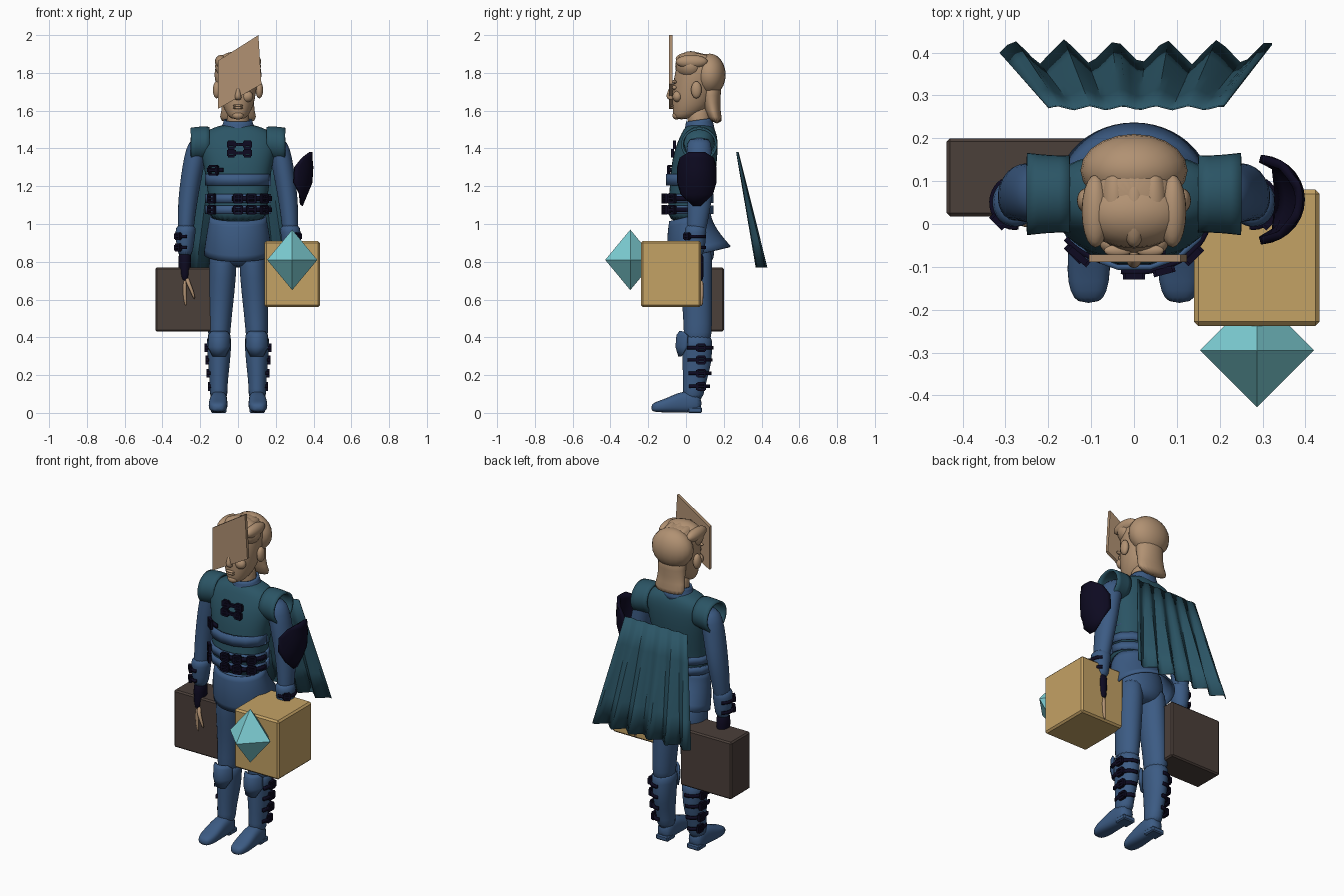
import bpy, bmesh, math
from mathutils import Matrix, Vector

if "Cube" in bpy.data.objects:
    bpy.data.objects.remove(bpy.data.objects["Cube"])


def material(name, r, g, b):
    m = bpy.data.materials.new(name)
    m.use_nodes = True
    m.diffuse_color = (r, g, b, 1)
    m.node_tree.nodes["Principled BSDF"].inputs["Base Color"].default_value = (r, g, b, 1)
    return m


BLUE = material("blue cloth", .045, .105, .23)
TEAL = material("teal cloth", .024, .09, .13)
BLACK = material("black leather", .004, .003, .015)
SKIN = material("skin", .44, .285, .17)
GOLD = material("gold", .55, .36, .13)
BROWN = material("dark brown", .07, .05, .042)
CYAN = material("cyan crystal", .21, .63, .67)
SIDES = (("left", 1), ("right", -1))


def finish(name, bm, mat, smooth=True, sub=0, thick=0, bevel=0):
    bmesh.ops.recalc_face_normals(bm, faces=bm.faces)
    me = bpy.data.meshes.new(name)
    bm.to_mesh(me)
    bm.free()
    me.materials.append(mat)
    ob = bpy.data.objects.new(name, me)
    bpy.context.collection.objects.link(ob)
    if sub:
        ob.modifiers.new("round", "SUBSURF").levels = sub
        ob.modifiers["round"].render_levels = sub
    if thick:
        mod = ob.modifiers.new("thickness", "SOLIDIFY")
        mod.thickness, mod.offset = thick, 0
    if bevel:
        ob.modifiers.new("edges", "BEVEL").width = bevel
    if smooth:
        for f in me.polygons:
            f.use_smooth = True
        if not sub:
            bpy.ops.object.select_all(action="DESELECT")
            ob.select_set(True)
            bpy.context.view_layer.objects.active = ob
            bpy.ops.object.shade_smooth_by_angle(angle=math.radians(40))
    return ob


def skin_rows(bm, rows, closed):
    n = len(rows[0])
    for a, b in zip(rows, rows[1:]):
        for i in range(n if closed else n - 1):
            j = (i + 1) % n
            bm.faces.new((a[i], a[j], b[j], b[i]))


def loft(name, rings, mat, axis="z", n=18, p=1, tilt=0, caps=True, s=1, thick=0):
    """Rings are (x, y, z, radius, radius) across the given axis."""
    bm, rows = bmesh.new(), []
    for x, y, z, ru, rv in rings:
        row = []
        for i in range(n):
            a = math.tau * i / n
            c, d = (math.copysign(abs(t) ** p, t) for t in (math.cos(a), math.sin(a)))
            off = {"z": (ru * c, rv * d, tilt * rv * d), "y": (ru * c, 0, rv * d),
                   "x": (0, ru * c, rv * d)}[axis]
            row.append(bm.verts.new((s * (x + off[0]), y + off[1], z + off[2])))
        rows.append(row)
    skin_rows(bm, rows, True)
    if caps:
        bm.faces.new(rows[0])
        bm.faces.new(rows[-1])
    return finish(name, bm, mat, sub=1, thick=thick)


def strip(name, rows, mat, s=1, thick=.012, n=14):
    """Curved sheet; rows are (x, y, z, rx, ry, start angle, end angle)."""
    bm, grid = bmesh.new(), []
    for x, y, z, rx, ry, a, b in rows:
        angles = [math.radians(a + (b - a) * i / n) for i in range(n + 1)]
        grid.append([bm.verts.new((s * (x + rx * math.cos(t)), y + ry * math.sin(t), z)) for t in angles])
    skin_rows(bm, grid, False)
    return finish(name, bm, mat, thick=thick)


def band(name, x, y, z, rx, ry, h, a, b, mat, s=1):
    return strip(name, [(x, y, z + k * h / 2, rx, ry, a, b) for k in (-1, 1)], mat, s)


def ball(name, loc, size, mat):
    bm = bmesh.new()
    bmesh.ops.create_uvsphere(bm, u_segments=20, v_segments=12, radius=1,
                              matrix=Matrix.Translation(loc) @ Matrix.Diagonal((*size, 1)))
    return finish(name, bm, mat)


def box(name, low, high, mat, bevel=0):
    low, high = Vector(low), Vector(high)
    bm = bmesh.new()
    bmesh.ops.create_cube(bm, size=1, matrix=Matrix.Translation((low + high) / 2)
                          @ Matrix.Diagonal((*(high - low), 1)))
    return finish(name, bm, mat, smooth=False, bevel=bevel)


def buckle(name, loc, w, h, turn=0):
    bm, t = bmesh.new(), .012
    base = Matrix.Translation(loc) @ Matrix.Rotation(math.radians(turn), 4, "Z")
    bars = [(0, k * h / 2, w, t) for k in (-1, 1)] + [(k * w / 2, 0, t, h) for k in (-1, 1)]
    for x, z, sx, sz in bars + [(0, 0, w, t)]:
        bmesh.ops.create_cube(bm, size=1, matrix=base @ Matrix.Translation((x, 0, z))
                              @ Matrix.Diagonal((sx, .016, sz, 1)))
    return finish(name, bm, BLACK, smooth=False)


# Torso, collar, skirt and hips
loft("vest", [(0, .015, 1, .158, .113), (0, .015, 1.1, .152, .112), (0, .03, 1.2, .165, .115),
              (0, .04, 1.3, .18, .122), (0, .055, 1.4, .205, .115), (0, .067, 1.46, .205, .1),
              (0, .07, 1.5, .16, .085), (0, .07, 1.53, .075, .06)], TEAL, n=24, p=.85)
loft("collar", [(0, .07, 1.48, .1, .08), (0, .07, 1.52, .078, .07), (0, .07, 1.55, .07, .065)],
     BLUE, caps=False, tilt=.15, thick=.012)
loft("coat_skirt", [(0, .02, 1.04, .145, .105), (0, .02, .98, .157, .115), (0, .045, .9, .17, .14),
                    (0, .075, .84, .178, .16)], BLUE, n=24, tilt=.25, caps=False, thick=.01)
loft("hips", [(0, .03, 1.02, .14, .1), (0, .04, .9, .152, .11), (0, .05, .82, .145, .105),
              (0, .05, .77, .09, .07)], BLUE)
for z, h in ((1.235, .06), (1.135, .045), (1.075, .045)):
    band("waist_band", 0, .02, z, .168, .124, h, 0, 360, BLUE)

# Belts and chest fastenings
for z in (1.135, 1.075):
    band("belt", 0, .02, z, .176, .133, .024, -100, -5, BLACK)
    for x, y, turn in ((0, -.122, 0), (.07, -.11, 15), (.14, -.075, 45), (-.14, -.07, -45)):
        buckle("belt_buckle", (x, y, z), .04, .04, turn)
buckle("side_buckle", (-.13, -.075, 1.285), .05, .045, -40)
band("side_strap", 0, .03, 1.285, .184, .128, .022, -150, -115, BLACK)
for z, y in ((1.42, -.062), (1.375, -.072)):
    for x in (-.035, .05):
        buckle("chest_buckle", (x, y, z), .035, .032)
    box("chest_strap", (-.05, y - .006, z - .008), (.065, y + .01, z + .008), BLACK)

# Neck and head
loft("neck", [(0, .08, 1.44, .065, .06), (0, .07, 1.53, .058, .058), (0, .06, 1.64, .06, .07)], SKIN)
loft("head", [(0, -.025, 1.553, .035, .035), (0, .005, 1.58, .06, .075), (0, .03, 1.63, .085, .104),
              (0, .04, 1.7, .098, .116), (0, .055, 1.77, .108, .12), (0, .06, 1.83, .112, .115),
              (0, .06, 1.88, .09, .09), (0, .06, 1.905, .04, .045)], SKIN)
loft("nose", [(0, -.065, 1.745, .01, .014), (0, -.08, 1.7, .013, .02), (0, -.085, 1.67, .021, .024),
              (0, -.075, 1.655, .016, .014)], SKIN, n=10)
for z in (1.627, 1.615):
    ball("lip", (0, -.073, z), (.028, .011, .007), SKIN)
ball("chin", (0, -.05, 1.575), (.03, .022, .022), SKIN)
for side, s in SIDES:
    ball(side + "_ear", (s * .113, .055, 1.71), (.02, .028, .045), SKIN)
    ball(side + "_eye", (s * .037, -.06, 1.722), (.02, .014, .012), SKIN)
    ball(side + "_brow", (s * .038, -.062, 1.752), (.032, .014, .01), SKIN)
    ball(side + "_cheek", (s * .048, -.045, 1.675), (.032, .026, .03), SKIN)

# Swept back hair
ball("front_hair", (0, .025, 1.835), (.122, .082, .08), SKIN)
ball("back_hair", (0, .125, 1.79), (.125, .085, .112), SKIN)
for i in range(5):
    ball("hair_lock", ((i - 2) * .045, .03 + .02 * (i % 2), 1.875 - .008 * abs(i - 2)), (.032, .085, .036), SKIN)
loft("nape_hair", [(0, .13, 1.76, .09, .06), (0, .13, 1.68, .085, .055), (0, .14, 1.6, .085, .04),
                   (0, .165, 1.53, .115, .035)], SKIN)

# Arms, gloves, legs and boots
for side, s in SIDES:
    loft(side + "_sleeve", [(.185, .07, 1.46, .06, .06), (.218, .07, 1.4, .06, .068), (.238, .07, 1.3, .058, .07),
                            (.255, .075, 1.2, .055, .07), (.268, .07, 1.1, .051, .064),
                            (.275, .06, 1, .044, .053), (.28, .05, .9, .038, .045)], BLUE, s=s)
    loft(side + "_shoulder_cap", [(.15, .07, 1.43, .085, .08), (.2, .07, 1.425, .086, .088),
                                  (.25, .07, 1.42, .092, .085)], TEAL, axis="x", caps=False, s=s, thick=.012)
    loft(side + "_cuff", [(.275, .052, 1, .05, .056), (.278, .05, .96, .056, .06), (.28, .05, .9, .048, .053),
                          (.28, .05, .82, .038, .045)], BLUE, s=s)
    for z in (.935, .875):
        band(side + "_cuff_strap", .279, .05, z, .053, .058, .016, -100, 60, BLACK, s)
        buckle(side + "_cuff_buckle", (s * .318, .005, z), .03, .03, s * 45)
    loft(side + "_glove", [(.28, .05, .86, .034, .042), (.282, .05, .8, .036, .045), (.282, .05, .73, .03, .045),
                           (.28, .05, .69, .022, .04)], BLACK, s=s)
    for i in range(4):
        y = .02 + i * .021
        loft(side + "_finger", [(.281, y, .71, .011, .011), (.284, y, .63, .011, .011),
                                (.275, y, .56, .007, .007)], SKIN, n=8, s=s)
    loft(side + "_thumb", [(.27, .03, .72, .012, .014), (.265, .005, .69, .013, .012), (.245, 0, .65, .011, .01),
                           (.23, .003, .6, .006, .006)], SKIN, n=8, s=s)
    loft(side + "_leg", [(.078, .045, .9, .07, .095), (.08, .045, .78, .075, .095), (.088, .055, .65, .072, .085),
                         (.095, .062, .52, .064, .078), (.1, .062, .42, .06, .075),
                         (.1, .06, .36, .055, .07)], BLUE, s=s)
    loft(side + "_boot", [(.1, .06, .42, .07, .083), (.1, .058, .36, .065, .08), (.1, .06, .28, .06, .08),
                          (.102, .05, .2, .052, .068), (.102, .042, .13, .046, .058),
                          (.102, .035, .06, .048, .055)], BLUE, s=s)
    strip(side + "_knee_guard", [(.1, .05, z, .06, r, a, -180 - a) for z, r, a in
                                 ((.3, .085, -60), (.35, .1, -25), (.41, .095, -25), (.43, .08, -50))], BLUE, s)
    loft(side + "_foot", [(.102, .085, .05, .04, .045), (.102, .03, .06, .046, .06), (.104, -.04, .055, .048, .055),
                          (.106, -.11, .038, .052, .036), (.106, -.16, .032, .044, .028),
                          (.106, -.185, .026, .025, .016)], BLUE, axis="y", p=.75, s=s)
    box(side + "_heel", (s * .102 - .04, .01, 0), (s * .102 + .04, .085, .03), BLUE, .006)
    for z, r in ((.14, .05), (.21, .058), (.28, .065), (.345, .07)):
        band(side + "_boot_strap", .102, .052, z, r, r + .018, .018, -30, 100, BLACK, s)
        buckle(side + "_boot_buckle", (s * (.1 + r), .08, z), .04, .035, 90)

# Curved guard on the left arm
strip("arm_guard", [(x, .057, z, r, .096, -a, a) for z, x, r, a in
                    ((1.38, .31, .075, 22), (1.35, .295, .09, 60), (1.3, .29, .1, 85), (1.22, .285, .1, 85),
                     (1.16, .28, .08, 55), (1.1, .275, .06, 10))], BLACK, thick=.018)

# Pleated cape behind the back
bm, rows = bmesh.new(), []
for j in range(5):
    t, row = j / 4, []
    for i in range(35):
        u = i / 34
        fold = 2 * abs(((u - .05) / .187) % 1 - .5) * 2 - 1
        x = .005 + (u - .5) * (.41 + .225 * t)
        row.append(bm.verts.new((x, .272 + .128 * t + fold * (.005 + .025 * t), 1.38 - .61 * t)))
    rows.append(row)
skin_rows(bm, rows, False)
finish("cape", bm, TEAL, thick=.004)

# Slanted panel before the face
bm = bmesh.new()
face = bm.faces.new([bm.verts.new((x, -.08, z)) for x, z in ((-.105, 1.61), (.124, 1.74), (.108, 2), (-.105, 1.865))])
finish("face_panel", bm, SKIN, smooth=False, thick=.018)

# Cases and crystal
box("brown_case", (-.437, .018, .43), (-.1, .2, .77), BROWN, .008)
box("gold_case", (.14, -.238, .56), (.433, .08, .91), GOLD, .01)
bm = bmesh.new()
top, bottom = (bm.verts.new((.287, -.295, .81 + k)) for k in (.16, -.16))
ring = [bm.verts.new((.287 + .133 * x, -.295 + .133 * y, .81)) for x, y in ((1, 0), (0, 1), (-1, 0), (0, -1))]
for i in range(4):
    for tip in (top, bottom):
        bm.faces.new((ring[i], ring[i - 1], tip))
finish("crystal", bm, CYAN, smooth=False)
